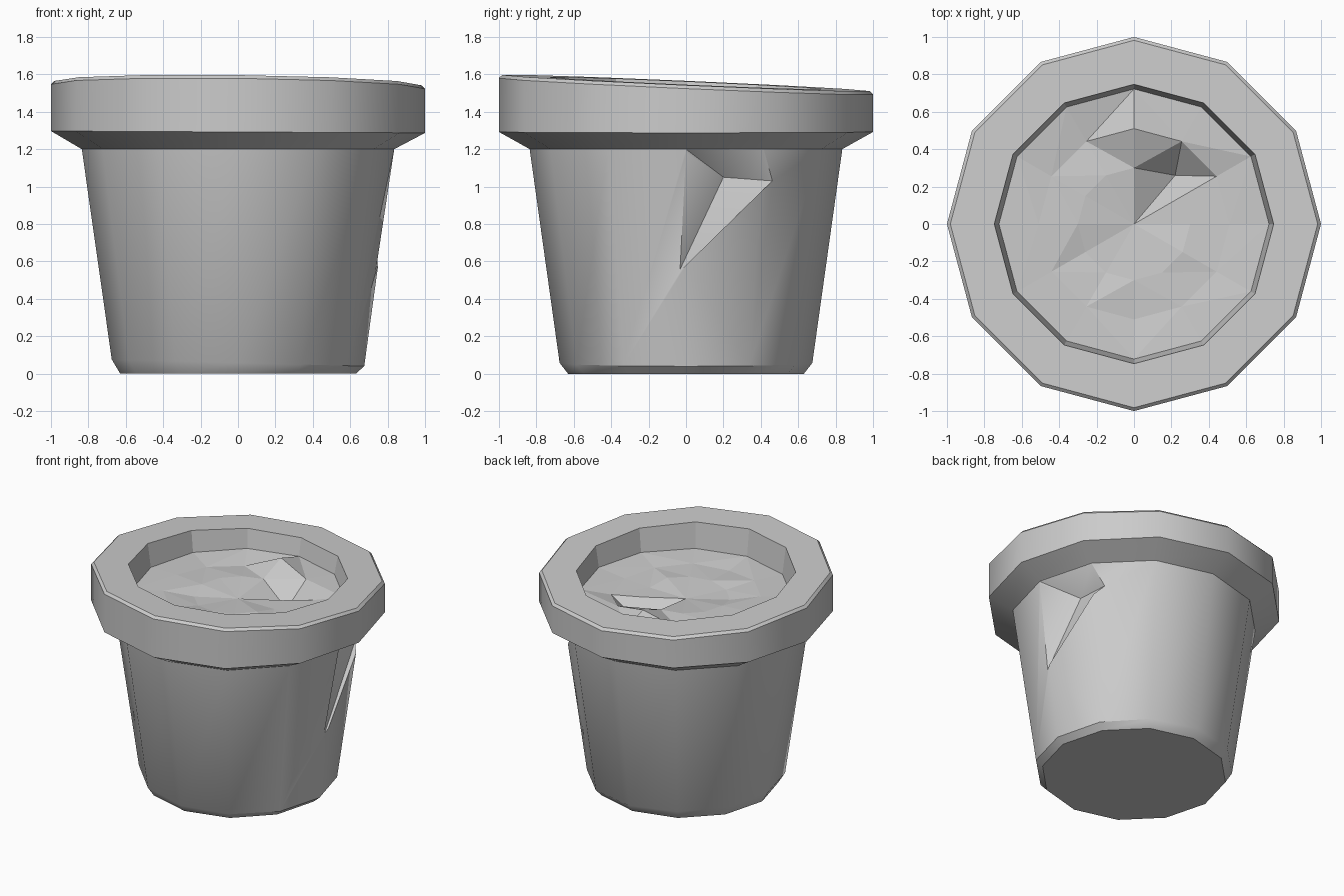
import bpy, bmesh, math, random
from mathutils import Vector

if "Cube" in bpy.data.objects:
    bpy.data.objects.remove(bpy.data.objects["Cube"])

N = 12
random.seed(4)

def ring(bm, r, zf):
    vs = []
    for i in range(N):
        a = 2 * math.pi * i / N
        x, y = r * math.cos(a), r * math.sin(a)
        vs.append(bm.verts.new((x, y, zf(x, y))))
    return vs

def bridge(bm, a, b):
    for i in range(N):
        j = (i + 1) % N
        bm.faces.new((a[i], a[j], b[j], b[i]))

def finish(bm, name):
    me = bpy.data.meshes.new(name)
    bmesh.ops.recalc_face_normals(bm, faces=bm.faces)
    bm.to_mesh(me)
    bm.free()
    ob = bpy.data.objects.new(name, me)
    bpy.context.collection.objects.link(ob)
    return ob

def top(x, y, drop=0.0):
    # slightly tilted rim plane
    return 1.553 - 0.044 * y - 0.012 * x - drop

# pot: base, tapered wall, collar and recessed opening
profile = [
    (0.63, lambda x, y: 0.0),
    (0.675, lambda x, y: 0.058 - 0.027 * x),
    (0.835, lambda x, y: 1.2),
    (1.0, lambda x, y: 1.292 - 0.005 * x),
    (1.0, lambda x, y: top(x, y, 0.018)),
    (0.982, top),
    (0.747, top),
    (0.722, lambda x, y: 1.39),
]
bm = bmesh.new()
rings = [ring(bm, r, f) for r, f in profile]
for a, b in zip(rings, rings[1:]):
    bridge(bm, a, b)
bm.faces.new(rings[0])
bm.faces.new(rings[-1])
pot = finish(bm, "flower_pot")

# chip broken out of the right side of the wall
bm = bmesh.new()
for p in [(0.836, 0, 1.199), (0.725, 0.42, 1.199), (0.64, 0.2, 1.05),
          (0.647, 0.462, 1.03), (0.741, -0.04, 0.54), (1.15, 0.35, 0.95)]:
    bm.verts.new(p)
bmesh.ops.convex_hull(bm, input=bm.verts)
chip = finish(bm, "chip_cutter")
chip.hide_render = True
mod = pot.modifiers.new("chip", 'BOOLEAN')
mod.object = chip
mod.operation = 'DIFFERENCE'
mod.solver = 'EXACT'
bpy.context.view_layer.objects.active = pot
pot.select_set(True)
bpy.ops.object.modifier_apply(modifier="chip")
bpy.data.objects.remove(chip)

# open the recess floor, which the soil fills
bm = bmesh.new()
bm.from_mesh(pot.data)
floor = [f for f in bm.faces if f.normal.z > 0.99
         and f.calc_center_median().xy.length < 0.2]
bmesh.ops.delete(bm, geom=floor, context='FACES')
bm.to_mesh(pot.data)
bm.free()

# smooth outside, faceted recess wall
bpy.ops.object.shade_smooth_by_angle(angle=math.radians(32))
for p in pot.data.polygons:
    c = p.center
    if c.xy.length < 0.76 and c.z > 1.3:
        p.use_smooth = False

# lumpy soil with one small hole
bm = bmesh.new()
edge = ring(bm, 0.722, lambda x, y: 1.39)
mid = ring(bm, 0.51, lambda x, y: 1.375 + random.uniform(-0.02, 0.02))
inner = ring(bm, 0.3, lambda x, y: 1.365 + random.uniform(-0.02, 0.02))
centre = bm.verts.new((0, 0, 1.35))
mid[3].co.z = 1.46
mid[2].co.z = 1.395
inner[2].co = Vector((0.22, 0.26, 1.23))
bridge(bm, edge, mid)
bridge(bm, mid, inner)
for i in range(N):
    bm.faces.new((inner[i], inner[(i + 1) % N], centre))
bmesh.ops.triangulate(bm, faces=bm.faces)
soil = finish(bm, "soil")
if soil.data.polygons[0].normal.z < 0:
    soil.data.flip_normals()
